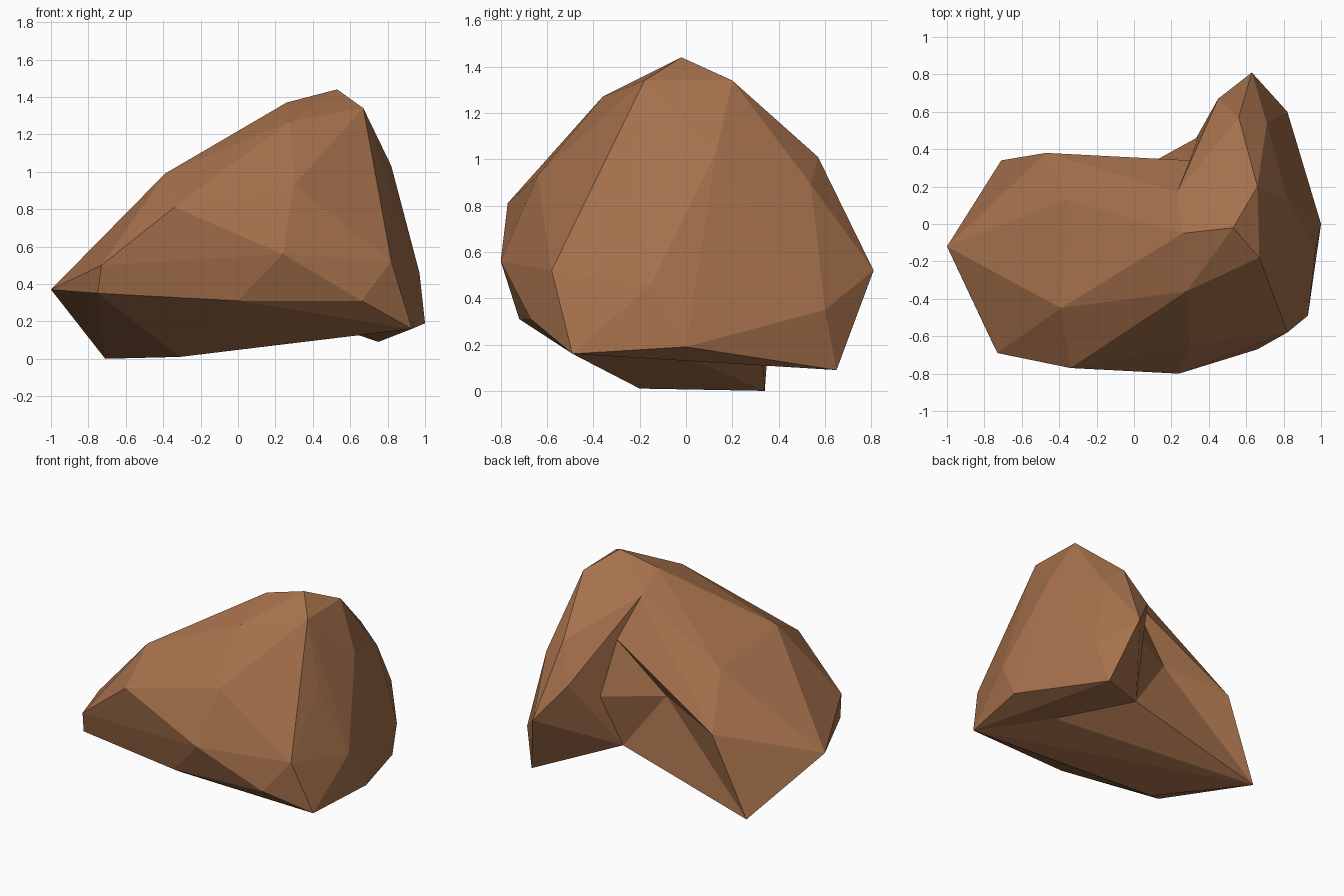
import bpy
import bmesh

default_cube = bpy.data.objects.get("Cube")
if default_cube:
    bpy.data.objects.remove(default_cube, do_unlink=True)

# One flat brown for the whole boulder
stone = bpy.data.materials.new("brown_stone")
stone.use_nodes = True
stone.diffuse_color = (0.38, 0.165, 0.072, 1)
stone.node_tree.nodes["Principled BSDF"].inputs["Base Color"].default_value = stone.diffuse_color


def make_chunk(name, corners):
    """Create a flat-shaded convex chunk of stone wrapped around its corners."""
    mesh = bpy.data.meshes.new(name)
    bm = bmesh.new()
    for corner in corners:
        bm.verts.new(corner)
    hull = bmesh.ops.convex_hull(bm, input=bm.verts)
    spare = {item for item in hull["geom_interior"] + hull["geom_unused"]
             if isinstance(item, bmesh.types.BMVert)}
    bmesh.ops.delete(bm, geom=list(spare), context="VERTS")
    bmesh.ops.recalc_face_normals(bm, faces=bm.faces)
    bm.to_mesh(mesh)
    bm.free()
    mesh.materials.append(stone)
    chunk = bpy.data.objects.new(name, mesh)
    bpy.context.collection.objects.link(chunk)
    return chunk


# Corners of the hollow in the back, where the chunks meet
hollow_top = (0.23, 0.17, 1.26)
hollow_lip = (0.30, 0.34, 1.0)
hollow_deep = (-0.03, 0.26, 0.66)
hollow_side = (0.37, 0.48, 0.63)
hollow_foot = (0.26, 0.33, 0.26)

# Right-hand corners shared by the body and the rear lobe
peak = (0.53, -0.02, 1.44)
shared = [
    peak, (0.67, -0.18, 1.34), (0.80, -0.24, 0.91), (0.82, -0.58, 0.52),
    (0.93, -0.49, 0.16), (0.66, -0.67, 0.31), (0.62, -0.05, 0.17),
    hollow_top, hollow_lip, hollow_foot,
]

# Upper and lower corners of the long sloping body
back_ridge = (-0.47, 0.38, 0.55)
back_foot = (-0.71, 0.34, 0)
body_upper = [
    (-1, -0.12, 0.37), (-0.73, -0.69, 0.50), (-0.34, -0.77, 0.81),
    (-0.39, -0.45, 0.99), (0.24, -0.80, 0.56), (0.30, -0.64, 0.93),
    (0.28, -0.36, 1.27), (0.26, -0.05, 1.37), (-0.36, 0.13, 0.88), back_ridge,
]
body_lower = [(-0.75, -0.65, 0.35), (0, -0.72, 0.31), (-0.31, -0.2, 0.01), back_foot]
body = make_chunk("boulder_body", body_upper + body_lower + shared)

# Sink the back wall of the body in to the deepest point of the hollow
bm = bmesh.new()
bm.from_mesh(body.data)
wall_corners = (back_ridge, back_foot, hollow_lip, hollow_foot)


def on_wall(vert):
    return any(sum(abs(a - b) for a, b in zip(vert.co, c)) < 0.001 for c in wall_corners)


wall = [face for face in bm.faces if all(on_wall(v) for v in face.verts)]
if wall:
    bmesh.ops.delete(bm, geom=wall, context="FACES")
    rim = [edge for edge in bm.edges if edge.is_boundary]
    deep = bm.verts.new(hollow_deep)
    for edge in rim:
        bm.faces.new((*edge.verts, deep))
    bmesh.ops.recalc_face_normals(bm, faces=bm.faces)
    bm.to_mesh(body.data)
bm.free()

# Rear lobe, reaching backwards on the left
lobe_corners = [
    (1, 0, 0.19), (0.97, -0.15, 0.46), (0.82, 0.13, 1.03), (0.66, 0.2, 1.34),
    (0.56, 0.57, 1.01), (0.71, 0.54, 0.89), (0.45, 0.67, 0.76),
    (0.63, 0.81, 0.52), (0.82, 0.60, 0.35), (0.75, 0.65, 0.09),
    (0.56, 0.5, 0.18), hollow_side,
]
lobe = make_chunk("rear_lobe", shared + lobe_corners)

# Wedge filling the inner corner of the hollow
inside = (0.45, 0.1, 0.65)
wedge = make_chunk("hollow_wedge", [hollow_lip, hollow_deep, hollow_side, hollow_foot, inside])

# Merge the chunks into one solid
for part in (lobe, wedge):
    union = body.modifiers.new("merge_" + part.name, "BOOLEAN")
    union.operation = "UNION"
    union.solver = "EXACT"
    union.object = part
bpy.context.view_layer.update()
merged = bpy.data.meshes.new_from_object(body.evaluated_get(bpy.context.evaluated_depsgraph_get()))
body.modifiers.clear()
body.data = merged
body.name = "boulder"
for part in (lobe, wedge):
    bpy.data.objects.remove(part, do_unlink=True)
